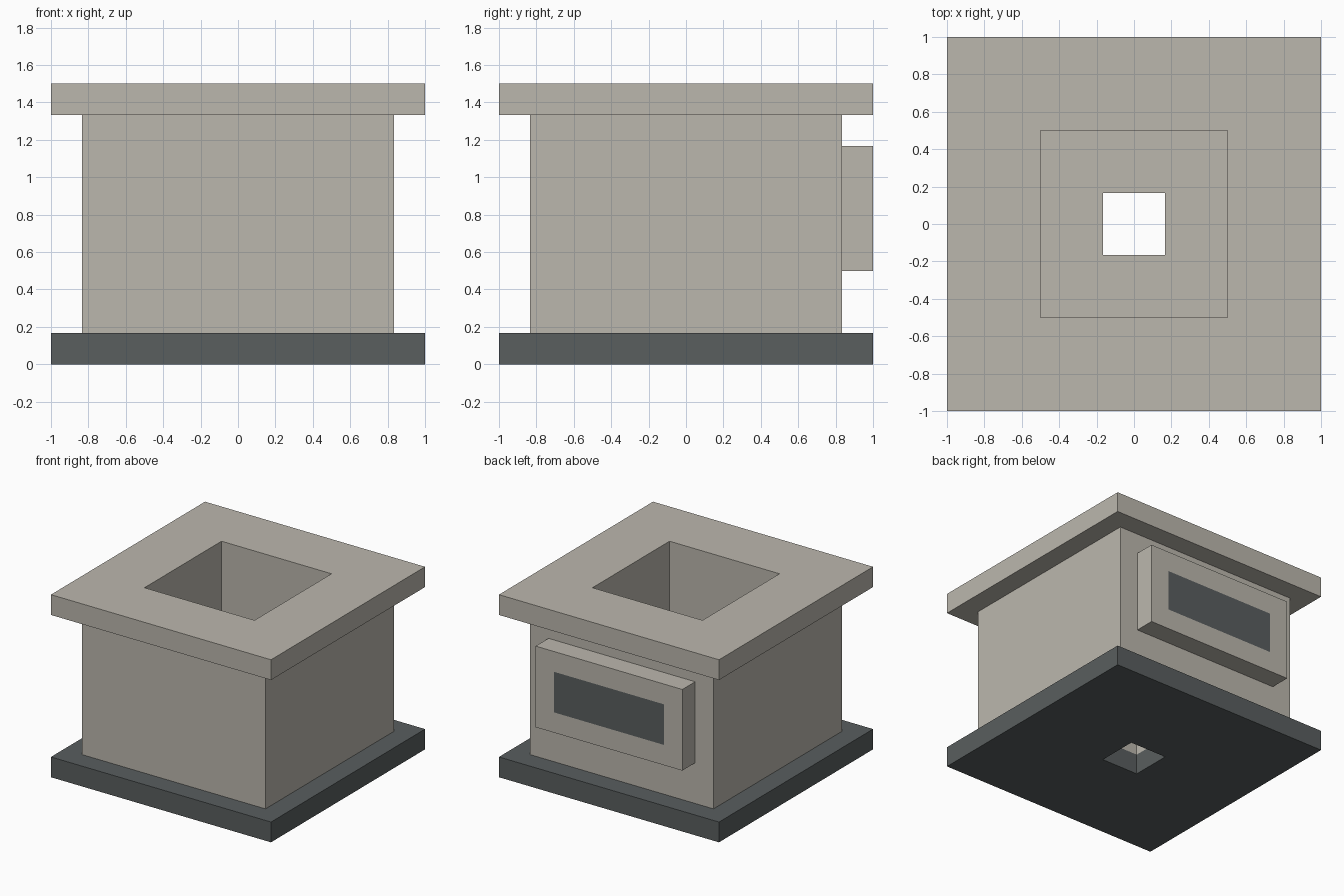
import bpy, bmesh

if "Cube" in bpy.data.objects:
    bpy.data.objects.remove(bpy.data.objects["Cube"])

U = 1 / 6  # design unit


def material(name, rgb):
    m = bpy.data.materials.new(name)
    m.diffuse_color = (*rgb, 1)
    m.use_nodes = True
    m.node_tree.nodes["Principled BSDF"].inputs["Base Color"].default_value = m.diffuse_color
    return m


stone = material("warm grey stone", (0.50, 0.475, 0.42))
slate = material("dark slate", (0.100, 0.112, 0.114))


def finish(name, bm, mats):
    bmesh.ops.recalc_face_normals(bm, faces=bm.faces)
    me = bpy.data.meshes.new(name)
    bm.to_mesh(me)
    bm.free()
    for m in mats:
        me.materials.append(m)
    ob = bpy.data.objects.new(name, me)
    bpy.context.collection.objects.link(ob)
    return ob


def square_ring(name, profile, mat):
    """Sweep a closed (half width, height) profile around a square."""
    bm = bmesh.new()
    loops = [[bm.verts.new((sx * r * U, sy * r * U, z * U))
              for sx, sy in ((-1, -1), (1, -1), (1, 1), (-1, 1))]
             for r, z in profile]
    for i, a in enumerate(loops):
        b = loops[(i + 1) % len(loops)]
        for j in range(4):
            k = (j + 1) % 4
            bm.faces.new((a[j], a[k], b[k], b[j]))
    return finish(name, bm, [mat])


# Base slab with drain hole
square_ring("base_slab", [(6, 0), (6, 1), (1, 1), (1, 0)], slate)

# Hollow body with overhanging rim, square well and thin floor
square_ring("body_with_rim", [(5, 1), (5, 8), (6, 8), (6, 9),
                              (3, 9), (3, 2), (1, 2), (1, 1)], stone)

# Back panel with a dark inset window
bm = bmesh.new()
bmesh.ops.create_cube(bm, size=1)
for v in bm.verts:
    v.co = (v.co.x * 8 * U, (5.5 + v.co.y) * U, (5 + v.co.z * 4) * U)
bm.normal_update()
back = [f for f in bm.faces if f.normal.y > 0.9]
bmesh.ops.inset_region(bm, faces=back, thickness=U, use_even_offset=True)
back[0].material_index = 1
finish("back_panel", bm, [stone, slate])
